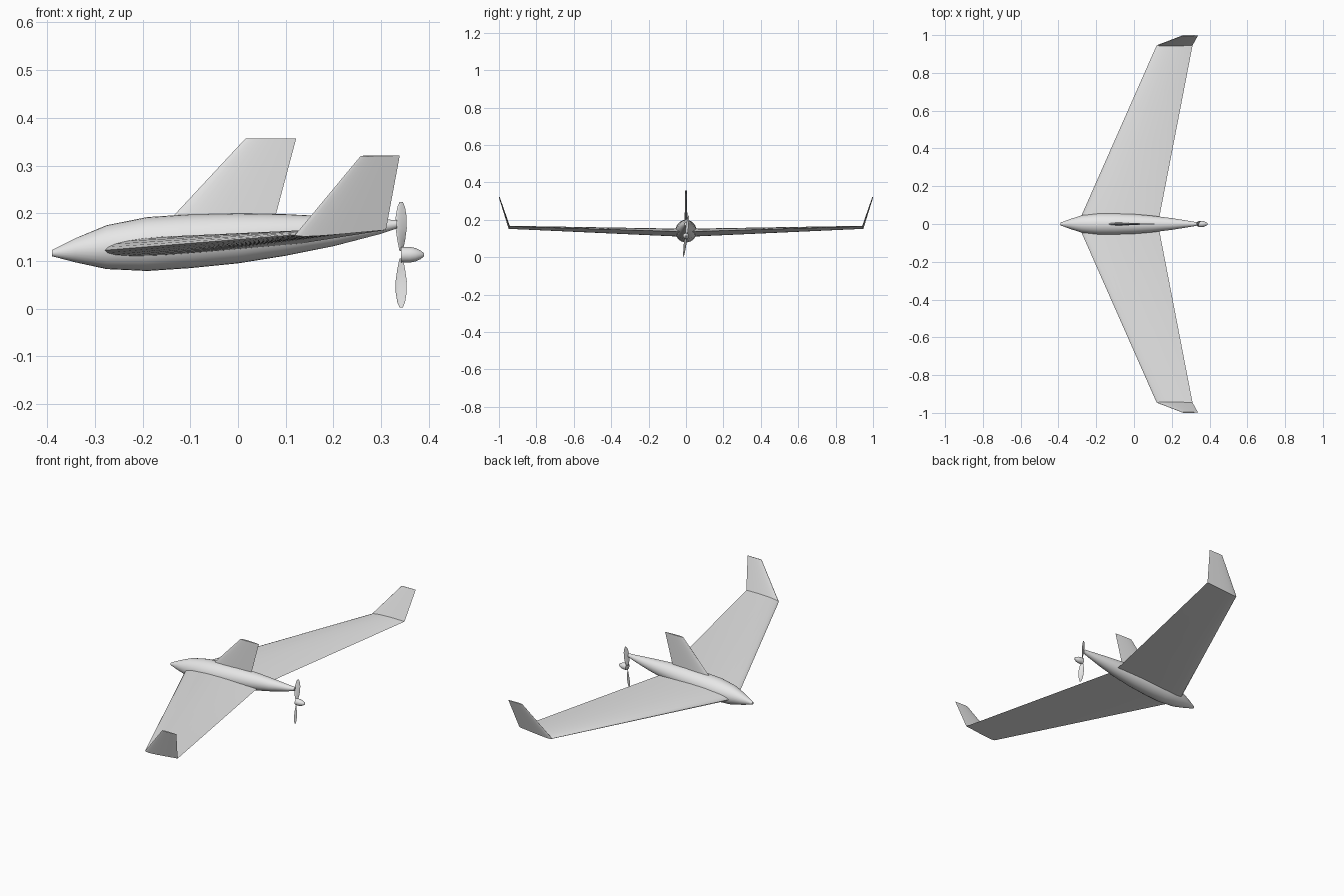
import bpy, bmesh
from math import sin, cos, pi, radians, sqrt
from mathutils import Vector

cube = bpy.data.objects.get("Cube")
if cube:
    bpy.data.objects.remove(cube, do_unlink=True)

grey = bpy.data.materials.new("light grey")
grey.use_nodes = True
grey.diffuse_color = (0.8, 0.8, 0.8, 1)
grey.node_tree.nodes["Principled BSDF"].inputs["Base Color"].default_value = (0.8, 0.8, 0.8, 1)


def loft(name, rings, cap_start=True, cap_end=True, mirror_y=False):
    """Skin a row of equal closed rings."""
    bm = bmesh.new()
    rows = [[bm.verts.new(p) for p in ring] for ring in rings]
    n = len(rows[0])
    for a, b in zip(rows, rows[1:]):
        for i in range(n):
            j = (i + 1) % n
            bm.faces.new((a[i], a[j], b[j], b[i]))
    if cap_start:
        bm.faces.new(rows[0])
    if cap_end:
        bm.faces.new(rows[-1])
    bmesh.ops.recalc_face_normals(bm, faces=bm.faces)
    mesh = bpy.data.meshes.new(name)
    bm.to_mesh(mesh)
    bm.free()
    mesh.materials.append(grey)
    obj = bpy.data.objects.new(name, mesh)
    bpy.context.collection.objects.link(obj)
    if mirror_y:
        mod = obj.modifiers.new("mirror", 'MIRROR')
        mod.use_axis = (False, True, False)
    bpy.ops.object.select_all(action='DESELECT')
    obj.select_set(True)
    bpy.context.view_layer.objects.active = obj
    bpy.ops.object.shade_smooth_by_angle(angle=radians(30))
    return obj


def airfoil(lead, trail, up, thick, camber=0.0, steps=14):
    """Wing section between two edge points, thickened along up."""
    lead, trail, up = Vector(lead), Vector(trail), Vector(up)

    def point(t, side):
        half = thick * 5 * (0.2969 * sqrt(t) - 0.126 * t - 0.3516 * t**2
                            + 0.2843 * t**3 - 0.1036 * t**4)
        return lead.lerp(trail, t) + up * (side * half + camber * 4 * t * (1 - t))

    ts = [(1 - cos(pi * i / steps)) / 2 for i in range(steps + 1)]
    return ([point(t, 1) for t in ts[:-1]]
            + [point(t, -1) for t in reversed(ts[1:])])


def round_rings(stations, sides=28):
    """Circles across x from (x, bottom, top)."""
    rings = []
    for x, low, high in stations:
        mid, r = (low + high) / 2, (high - low) / 2
        rings.append([(x, r * cos(2 * pi * i / sides), mid + r * sin(2 * pi * i / sides))
                      for i in range(sides)])
    return rings


# Fuselage: slender body with its tail swept upward
loft("fuselage", round_rings([
    (-0.39, 0.11, 0.123), (-0.34, 0.097, 0.148), (-0.275, 0.083, 0.175),
    (-0.19, 0.079, 0.192), (-0.1, 0.085, 0.198), (0, 0.095, 0.2),
    (0.1, 0.111, 0.198), (0.2, 0.131, 0.193), (0.3, 0.157, 0.187),
    (0.333, 0.168, 0.186)]))

# Swept wings and canted winglets
root = airfoil((-0.298, 0, 0.121), (0.127, 0, 0.136), (0, 0, 1), 0.04, 0.006)
tip = airfoil((0.12, 0.946, 0.155), (0.31, 0.946, 0.165), (0, -0.5, 1), 0.013, 0.002)
top = airfoil((0.257, 0.998, 0.32), (0.339, 0.998, 0.321), (0, -1, 0.3), 0.005)
loft("wings", [root, tip], cap_start=False, mirror_y=True)
loft("winglets", [tip, top], mirror_y=True)

# Central fin
loft("fin", [airfoil((-0.158, 0, 0.17), (0.072, 0, 0.17), (0, 1, 0), 0.016),
             airfoil((0.016, 0, 0.357), (0.122, 0, 0.357), (0, 1, 0), 0.009)])

# Propeller hub with a rounded rear cone
AXIS_Z = 0.113
hub = [(0.342, 0.0165), (0.36, 0.0165), (0.372, 0.014), (0.383, 0.009), (0.39, 0.003)]
loft("propeller_hub", round_rings([(x, AXIS_Z - r, AXIS_Z + r) for x, r in hub]))

# Two twisted blades, half a turn apart about the hub axis
for label, turn in (("upper", 1), ("lower", -1)):
    rings = []
    for r, width, angle in ((0.008, 0.012, 55), (0.03, 0.022, 42), (0.055, 0.027, 30),
                            (0.08, 0.025, 24), (0.1, 0.017, 20), (0.111, 0.007, 18)):
        a = radians(angle)
        chord = Vector((cos(a), turn * sin(a), 0)) * width / 2
        centre = Vector((0.342, turn * r * 0.12, AXIS_Z + turn * r))
        rings.append(airfoil(centre - chord, centre + chord,
                             (-sin(a), turn * cos(a), 0), 0.0025, steps=8))
    loft(label + "_propeller_blade", rings)
